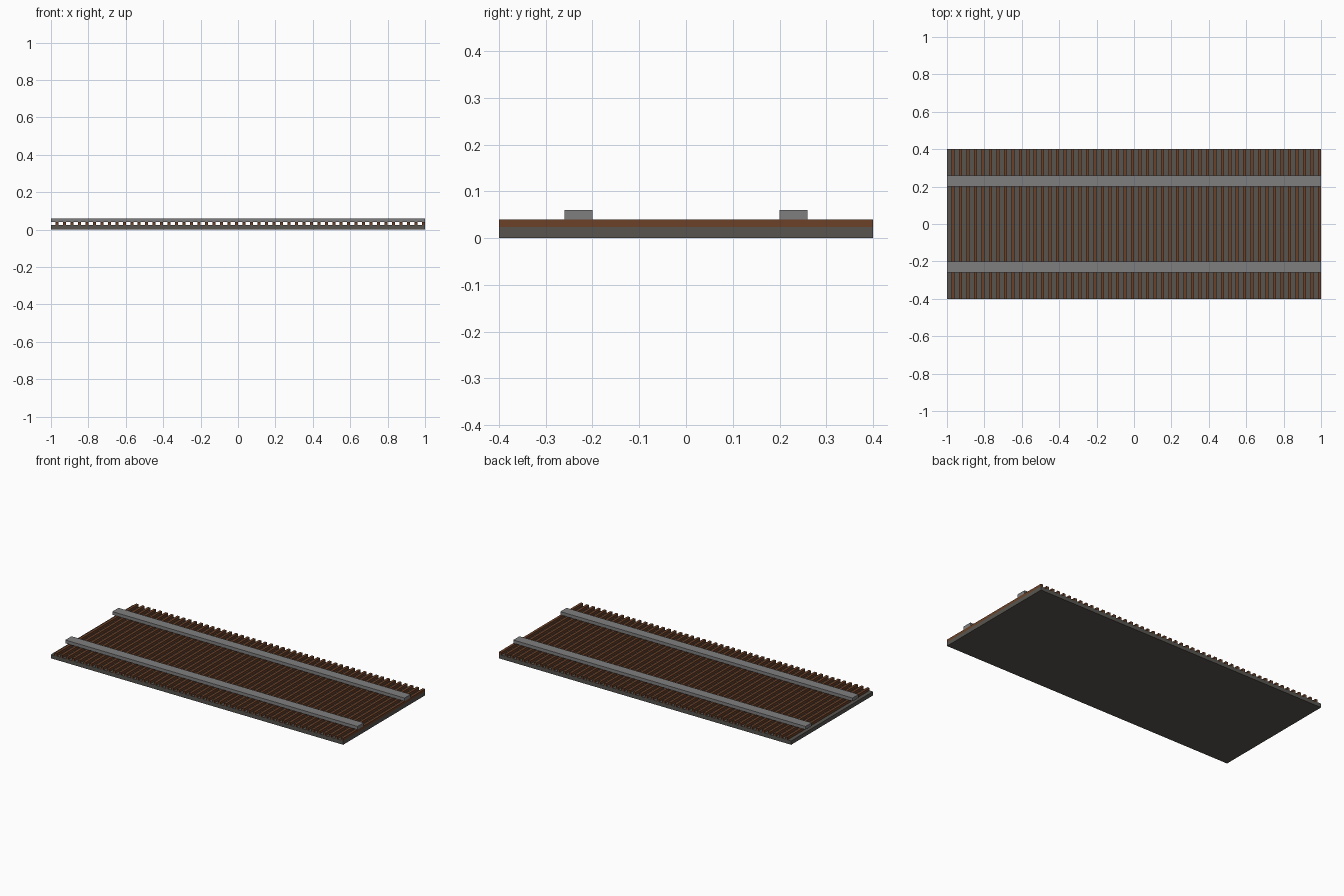
import bpy
import bmesh
from mathutils import Matrix, Vector

cube = bpy.data.objects.get("Cube")
if cube:
    bpy.data.objects.remove(cube, do_unlink=True)


def make_material(name, rgb):
    mat = bpy.data.materials.new(name)
    mat.use_nodes = True
    colour = (*rgb, 1.0)
    mat.diffuse_color = colour
    bsdf = next(n for n in mat.node_tree.nodes if n.type == 'BSDF_PRINCIPLED')
    bsdf.inputs["Base Color"].default_value = colour
    bsdf.inputs["Roughness"].default_value = 0.8
    return mat


def make_box(name, low, high, mat):
    """Axis-aligned box between two corners."""
    low, high = Vector(low), Vector(high)
    bm = bmesh.new()
    matrix = Matrix.Translation((low + high) / 2) @ Matrix.Diagonal((*(high - low), 1))
    bmesh.ops.create_cube(bm, size=1, matrix=matrix)
    mesh = bpy.data.meshes.new(name)
    bm.to_mesh(mesh)
    bm.free()
    mesh.materials.append(mat)
    obj = bpy.data.objects.new(name, mesh)
    bpy.context.collection.objects.link(obj)
    return obj


gravel = make_material("gravel_grey", (0.098, 0.091, 0.080))
wood = make_material("wood_brown", (0.147, 0.053, 0.022))
steel = make_material("steel_grey", (0.212, 0.212, 0.212))

BED_TOP, TIE_TOP, RAIL_TOP = 0.024, 0.04, 0.06
HALF_WIDTH = 0.4
TIE_COUNT, TIE_PITCH, TIE_WIDTH = 50, 0.04, 0.016

# Flat track bed
make_box("track_bed", (-1, -HALF_WIDTH, 0), (1, HALF_WIDTH, BED_TOP), gravel)

# Row of wooden ties, the last one flush with the +x end
first_x = 1 - TIE_WIDTH - (TIE_COUNT - 1) * TIE_PITCH
ties = make_box("wooden_ties", (first_x, -HALF_WIDTH, BED_TOP),
                (first_x + TIE_WIDTH, HALF_WIDTH, TIE_TOP), wood)
array = ties.modifiers.new("Repeat", 'ARRAY')
array.count = TIE_COUNT
array.use_relative_offset = False
array.use_constant_offset = True
array.constant_offset_displace = (TIE_PITCH, 0, 0)

# Two rails on top of the ties
for name, y in (("front_rail", -0.23), ("back_rail", 0.23)):
    make_box(name, (-1, y - 0.03, TIE_TOP), (1, y + 0.03, RAIL_TOP), steel)
